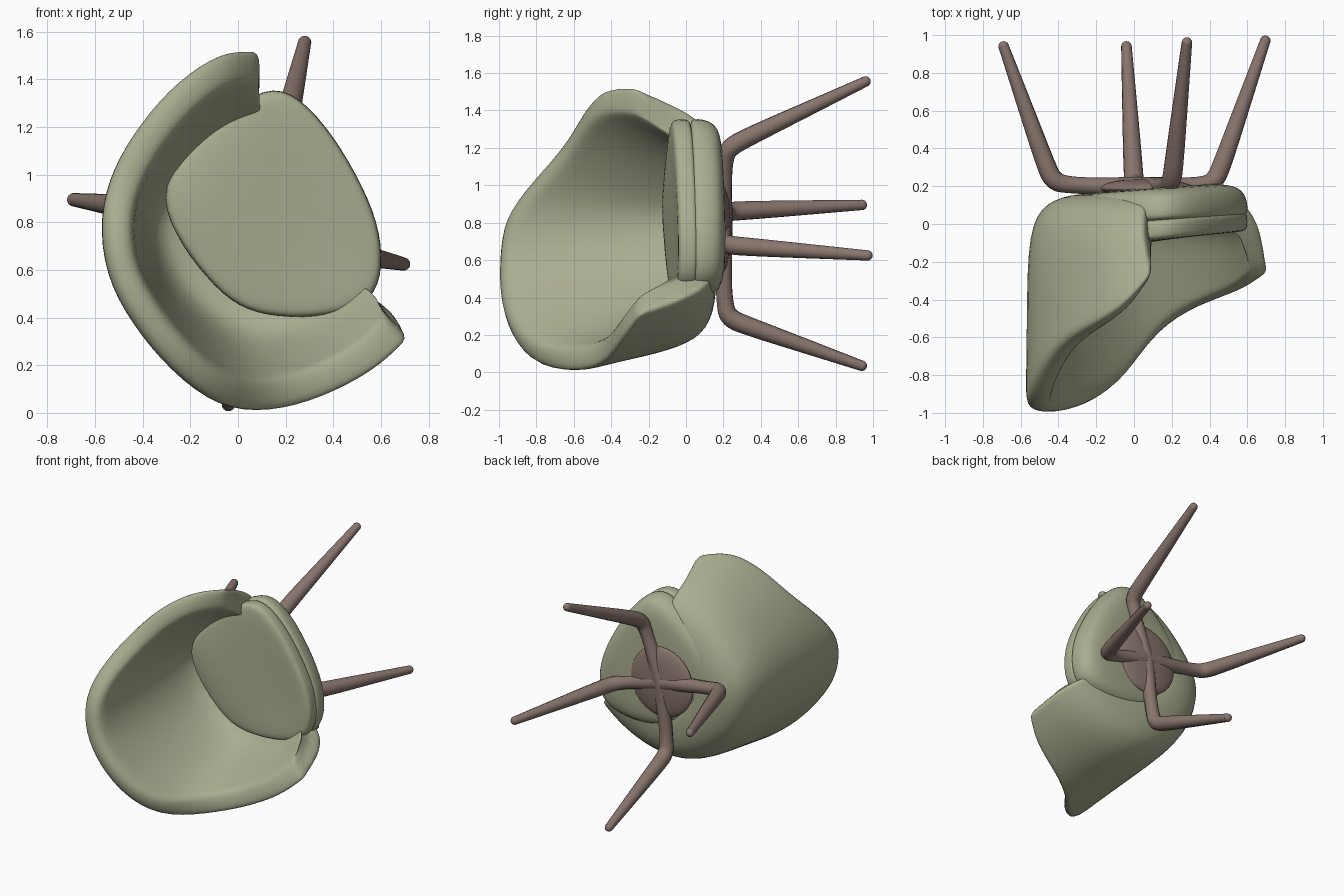
import bpy, bmesh
from mathutils import Vector

if "Cube" in bpy.data.objects:
    bpy.data.objects.remove(bpy.data.objects["Cube"])


def material(name, rgb):
    m = bpy.data.materials.new(name)
    m.diffuse_color = (*rgb, 1)
    m.use_nodes = True
    m.node_tree.nodes["Principled BSDF"].inputs["Base Color"].default_value = m.diffuse_color
    return m


FABRIC = material("green fabric", (0.40, 0.42, 0.28))
WOOD = material("brown wood", (0.25, 0.18, 0.155))
CX, CZ = 0.06, 0.78   # middle of the chair as it lies on its back


def loft(name, rows, mat):
    """Skin closed rings, cap both ends, smooth with a subdivision surface."""
    bm = bmesh.new()
    rings = [[bm.verts.new(p) for p in row] for row in rows]
    n = len(rows[0])
    for a, b in zip(rings, rings[1:]):
        for i in range(n):
            j = (i + 1) % n
            bm.faces.new((a[i], a[j], b[j], b[i]))
    bm.faces.new(rings[0])
    bm.faces.new(rings[-1])
    bmesh.ops.recalc_face_normals(bm, faces=bm.faces)
    for f in bm.faces:
        f.smooth = True
    me = bpy.data.meshes.new(name)
    bm.to_mesh(me)
    bm.free()
    me.materials.append(mat)
    ob = bpy.data.objects.new(name, me)
    bpy.context.collection.objects.link(ob)
    s = ob.modifiers.new("smooth", "SUBSURF")
    s.levels = s.render_levels = 2


# Wraparound back and arms: rim line and waist line, arm tip to arm tip
rim = [(.10, -.26, 1.44), (-.04, -.46, 1.45), (-.2, -.56, 1.34), (-.34, -.65, 1.18),
       (-.45, -.83, 1.0), (-.5, -.98, .82), (-.48, -1.0, .6), (-.38, -1.0, .42),
       (-.23, -.95, .23), (-.05, -.82, .085), (.12, -.56, .075), (.32, -.43, .13),
       (.53, -.36, .24), (.67, -.25, .38)]
waist = [(.08, 1.34), (-.08, 1.3), (-.22, 1.21), (-.34, 1.09), (-.45, .95), (-.5, .8),
         (-.46, .62), (-.37, .45), (-.22, .31), (-.05, .215), (.12, .2), (.31, .24),
         (.49, .33), (.64, .46)]
rim = [Vector(p) for p in rim]
waist = [Vector((x, -.03, z)) for x, z in waist]


def outward(line, i):
    t = line[min(i + 1, len(line) - 1)] - line[max(i - 1, 0)]
    return Vector((t.z, 0, -t.x)).normalized() * -1


def shrunk(p, k, y):
    return Vector((CX + (p.x - CX) * k, y, CZ + (p.z - CZ) * k))


columns = []
for i, (r, w) in enumerate(zip(rim, waist)):
    nr, nw = outward(rim, i), outward(waist, i)
    if nr.dot(r - Vector((CX, r.y, CZ))) < 0:
        nr.negate()
    if nw.dot(w - Vector((CX, w.y, CZ))) < 0:
        nw.negate()
    ro, ri = r + nr * .085, r - nr * .05
    wo, wi = w + nw * .08, w - nw * .11
    columns.append([shrunk(w, .3, .16), shrunk(w, .65, .165), shrunk(w, .97, .12), wo,
                    ro.lerp(wo, .5), ro.lerp(wo, .12), ro, ri, ri.lerp(wi, .12),
                    ri.lerp(wi, .5), wi, shrunk(w, .6, .04), shrunk(w, .3, .04)])


def between(a, b, t):
    return [p.lerp(q, t) for p, q in zip(a, b)]


# Extra columns near the arm tips keep the ends full
columns.insert(1, between(columns[0], columns[1], .25))
columns.insert(-1, between(columns[-1], columns[-2], .25))
loft("back_and_arms", columns, FABRIC)

# Seat outline shared by the cushion and the base below it
outline = [(.08, 1.36), (.22, 1.36), (.37, 1.21), (.5, 1.0), (.59, .8), (.61, .62),
           (.57, .46), (.36, .40), (.16, .40), (0, .44), (-.13, .56), (-.27, .75),
           (-.34, .95), (-.16, 1.17)]


def pad(name, levels, tilt):
    loft(name, [[(.1 + (x - .1) * k, y + tilt * (x - .1), .83 + (z - .83) * k)
                 for x, z in outline] for k, y in levels], FABRIC)


pad("seat_cushion", [(.5, -.095), (.95, -.09), (1, -.07), (1, .0), (.97, .025), (.5, .03)], .09)
pad("seat_base", [(.5, .01), (.97, .012), (1.01, .04), (.99, .12), (.89, .185), (.5, .19)], .05)

# Legs: flat run under the seat, bend, then splay to the tip
bends_and_tips = [((.2, 1.2), (.28, .96, 1.555)), ((-.43, .86), (-.69, .94, .895)),
                  ((.43, .68), (.695, .97, .625)), ((0, .29), (-.04, .94, .035))]
for i, ((bx, bz), tip) in enumerate(bends_and_tips):
    tip = Vector(tip)
    hub, bend = Vector((CX, .19, CZ)), Vector((bx, .21, bz))
    path = [hub, hub.lerp(bend, .5), hub.lerp(bend, .82), bend + Vector((0, .015, 0)),
            bend.lerp(tip, .18), bend.lerp(tip, .5), tip]
    radii = [.06, .045, .044, .052, .05, .042, .028]
    cu = bpy.data.curves.new("leg", "CURVE")
    cu.dimensions = "3D"
    cu.bevel_depth, cu.bevel_resolution = 1, 4
    cu.use_fill_caps = True
    sp = cu.splines.new("NURBS")
    sp.points.add(len(path) - 1)
    for p, co, r in zip(sp.points, path, radii):
        p.co, p.radius = (*co, 1), r
    sp.order_u, sp.use_endpoint_u, sp.resolution_u = 3, True, 8
    cu.materials.append(WOOD)
    bpy.context.collection.objects.link(bpy.data.objects.new(f"leg_{i + 1}", cu))
    # Rounded foot
    bpy.ops.mesh.primitive_uv_sphere_add(segments=16, ring_count=8, radius=.028, location=tip)
    foot = bpy.context.object
    foot.name = f"foot_{i + 1}"
    foot.data.materials.append(WOOD)
    bpy.ops.object.shade_smooth()

# Hub joining the legs under the seat
bpy.ops.mesh.primitive_uv_sphere_add(segments=32, ring_count=16, radius=1, location=(CX, .19, CZ))
hub = bpy.context.object
hub.name = "leg_hub"
hub.scale = (.25, .05, .25)
hub.data.materials.append(WOOD)
bpy.ops.object.shade_smooth()
